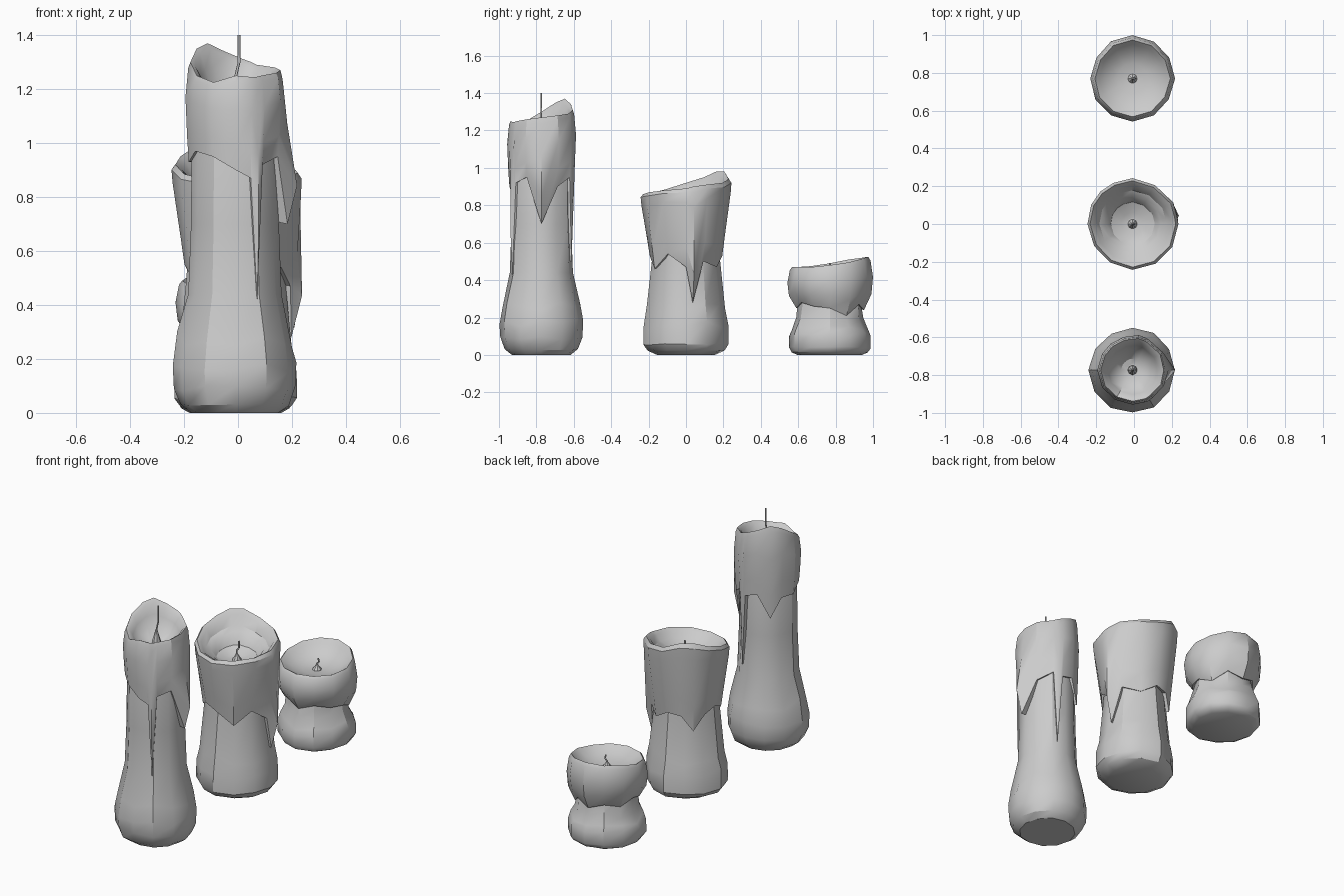
import bpy, bmesh, random
from math import sin, cos, radians

if "Cube" in bpy.data.objects:
    bpy.data.objects.remove(bpy.data.objects["Cube"])

random.seed(4)
CX = -0.008


def loft(name, rings, cap_end=True):
    """Skin closed rings of equal point count, with a cap at the last/first ring."""
    bm = bmesh.new()
    vs = [[bm.verts.new(p) for p in ring] for ring in rings]
    n = len(vs[0])
    for a, b in zip(vs, vs[1:]):
        for i in range(n):
            j = (i + 1) % n
            bm.faces.new((a[i], a[j], b[j], b[i]))
    if cap_end:
        bm.faces.new(vs[-1])
        bm.faces.new(vs[0][::-1])
    me = bpy.data.meshes.new(name)
    bm.to_mesh(me)
    bm.free()
    ob = bpy.data.objects.new(name, me)
    bpy.context.collection.objects.link(ob)
    bpy.ops.object.select_all(action='DESELECT')
    ob.select_set(True)
    bpy.context.view_layer.objects.active = ob
    bpy.ops.object.shade_smooth_by_angle(angle=radians(32))
    return ob


def candle(name, cy, body, columns, skirt, tuck, bowl, floor, wick):
    def pt(a, r, z):
        return (CX + r * cos(radians(a)), cy + r * sin(radians(a)), z)

    # lower wax column with a slumped foot
    angs = range(0, 360, 30)
    wob = [random.uniform(0.97, 1.03) for _ in angs]
    rings = []
    for z, r in body:
        rings.append([pt(a, r * w, max(0, z * (1 + random.uniform(-.12, .12)) if 0 < z < 0.3 else z))
                      for a, w in zip(angs, wob)])
    loft(name + "_body", rings)

    # melted upper wax: ragged drip edge, uneven rim, hollow bowl
    wob = [random.uniform(0.98, 1.025) for _ in columns]
    rings = [[pt(a, tuck, e + 0.01) for a, e, t, b in columns]]
    for k, (f, r) in enumerate(skirt):
        push = (0.4, 1, 0.15, 0, 0)[k]
        rings.append([pt(a, r * w + b * push, e + (t - e) * f)
                      for (a, e, t, b), w in zip(columns, wob)])
    for r, f in bowl:
        rings.append([pt(a, r * w, floor + (t - floor) * f)
                      for (a, e, t, b), w in zip(columns, wob)])
    loft(name + "_melted_top", rings, cap_end=False)

    # bowl floor
    n = len(columns)
    r0 = bowl[-1][0]
    loft(name + "_bowl_floor",
         [[pt(a, r, z) for a, e, t, b in columns] for r, z in
          ((r0 * 1.05, floor - 0.01), (r0 * 1.02, floor))])

    # wax mound at the wick foot
    mh = wick[0]
    loft(name + "_wick_mound",
         [[pt(a, r, floor - 0.01 + mh * f) for a in range(0, 360, 45)]
          for r, f in ((.026, 0), (.025, .35), (.014, .7), (.006, 1))])

    # wick
    cu = bpy.data.curves.new(name + "_wick", 'CURVE')
    cu.dimensions = '3D'
    cu.bevel_depth = 0.005
    cu.bevel_resolution = 1
    cu.use_fill_caps = True
    sp = cu.splines.new('POLY')
    sp.points.add(len(wick[1]) - 1)
    for p, (dx, z) in zip(sp.points, wick[1]):
        p.co = (CX + dx, cy, z, 1)
    ob = bpy.data.objects.new(name + "_wick", cu)
    bpy.context.collection.objects.link(ob)
    bpy.ops.object.select_all(action='DESELECT')
    ob.select_set(True)
    bpy.context.view_layer.objects.active = ob
    bpy.ops.object.convert(target='MESH')


# columns: angle, drip edge height, rim height, drip bulge
candle("tall_candle", -0.773,
       [(0, .16), (.03, .2), (.09, .224), (.17, .228), (.27, .212), (.44, .172),
        (.7, .162), (1.0, .16), (1.1, .14)],
       [(0, .70, 1.27, .05), (30, .90, 1.28, 0), (62, .95, 1.29, 0), (70, .5, 1.3, -.004),
        (80, .93, 1.31, 0), (105, .95, 1.34, 0), (130, .81, 1.37, 0), (152, .93, 1.35, 0),
        (180, .93, 1.30, 0), (210, .97, 1.25, 0), (240, .95, 1.225, 0), (270, .90, 1.25, 0),
        (289, .87, 1.245, 0), (297, .42, 1.245, .006), (306, .92, 1.25, 0), (333, .95, 1.26, 0)],
       [(0, .172), (.25, .178), (.65, .184), (.94, .174), (1, .166)], .14,
       [(.148, .9), (.13, .6), (.105, .3), (.06, .04), (.03, 0)], 1.16,
       (.1, [(0, 1.17), (0, 1.25), (.012, 1.3), (.012, 1.4)]))

candle("medium_candle", 0.0,
       [(0, .15), (.025, .2), (.06, .222), (.16, .22), (.25, .203), (.5, .178), (.65, .17), (.72, .15)],
       [(0, .47, .89, .02), (10, .28, .90, .045), (28, .50, .91, .01), (60, .47, .92, 0),
        (90, .53, .94, 0), (115, .52, .98, 0), (135, .43, .98, 0), (155, .52, .95, 0),
        (180, .55, .92, 0), (210, .50, .885, 0), (240, .55, .865, 0), (270, .53, .86, 0),
        (300, .46, .87, 0), (330, .54, .88, 0)],
       [(0, .19), (.25, .203), (.82, .234), (.95, .238), (1, .224)], .15,
       [(.2, .88), (.175, .6), (.145, .5), (.115, .18), (.06, .03), (.03, 0)], .77,
       (.05, [(0, .78), (0, .83), (.015, .85), (.015, .89)]))

candle("short_candle", 0.77,
       [(0, .17), (.015, .2), (.04, .215), (.11, .214), (.145, .2), (.2, .176), (.27, .168), (.37, .15)],
       [(0, .25, .48, 0), (30, .21, .495, 0), (60, .27, .515, 0), (90, .24, .525, 0),
        (120, .27, .52, 0), (150, .25, .51, 0), (180, .28, .49, 0), (210, .25, .475, 0),
        (240, .28, .47, 0), (270, .25, .47, 0), (300, .28, .47, 0), (330, .26, .47, 0)],
       [(0, .178), (.3, .217), (.62, .225), (.93, .212), (1, .2)], .14,
       [(.178, .75), (.14, .35), (.08, .08), (.03, 0)], .42,
       (.04, [(0, .43), (0, .455), (.014, .47), (.008, .49)]))
